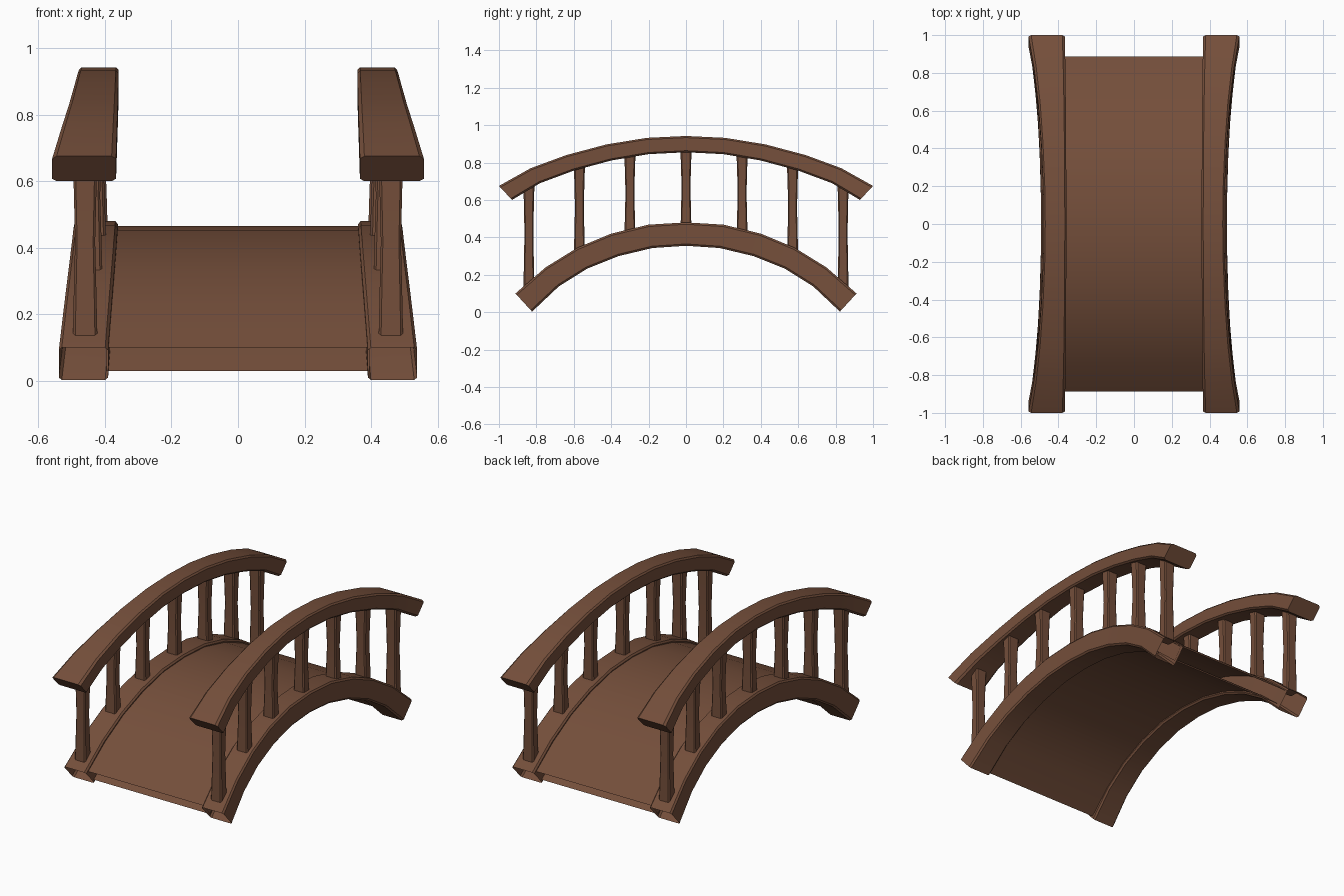
import bpy, bmesh, math

if "Cube" in bpy.data.objects:
    bpy.data.objects.remove(bpy.data.objects["Cube"])

wood = bpy.data.materials.new("brown wood")
wood.diffuse_color = (0.175, 0.077, 0.043, 1)
wood.use_nodes = True
wood.node_tree.nodes["Principled BSDF"].inputs["Base Color"].default_value = wood.diffuse_color


def mirrored(half):
    """Extend a half profile (centre to +y end) to both ends."""
    return [(-y, z) for y, z in reversed(half[1:])] + half


def finish(bm, name):
    bmesh.ops.recalc_face_normals(bm, faces=bm.faces)
    me = bpy.data.meshes.new(name)
    bm.to_mesh(me)
    bm.free()
    me.materials.append(wood)
    ob = bpy.data.objects.new(name, me)
    bpy.context.collection.objects.link(ob)
    bpy.context.view_layer.objects.active = ob
    bpy.ops.object.select_all(action='DESELECT')
    ob.select_set(True)
    bpy.ops.object.shade_smooth_by_angle(angle=math.radians(30))


def skin(bm, rings, cap):
    rows = [[bm.verts.new(p) for p in r] for r in rings]
    n = len(rows[0])
    for a, b in zip(rows, rows[1:]):
        for i in range(n):
            bm.faces.new((a[i], a[(i + 1) % n], b[(i + 1) % n], b[i]))
    if cap:
        bm.faces.new(rows[0])
        bm.faces.new(rows[-1])


def octagon(b, c):
    """Unit square with small cut corners."""
    return [(b, 0), (1 - b, 0), (1, c), (1, 1 - c),
            (1 - b, 1), (b, 1), (0, 1 - c), (0, c)]


def arch(name, top, bottom, inner, outer, side, section, cap):
    """Sweep a section between two arcs; inner/outer give (middle, end) x."""
    rings = []
    for i, ((yt, zt), (yb, zb)) in enumerate(zip(mirrored(top), mirrored(bottom))):
        t = ((i - 5) / 5) ** 2
        x0 = inner[0] + (inner[1] - inner[0]) * t
        x1 = outer[0] + (outer[1] - outer[0]) * t
        rings.append([(side * (x0 + (x1 - x0) * u), yb + (yt - yb) * v,
                       zb + (zt - zb) * v) for u, v in section])
    bm = bmesh.new()
    skin(bm, rings, cap)
    finish(bm, name)


beam_top = [(0, .48), (.2, .468), (.4, .42), (.58, .345), (.75, .24), (.912, .1)]
beam_bot = [(0, .355), (.18, .343), (.36, .3), (.53, .232), (.68, .138), (.823, .003)]
rail_top = [(0, .942), (.21, .932), (.425, .897), (.64, .84), (.83, .77), (1, .675)]
rail_bot = [(0, .855), (.2, .845), (.4, .811), (.6, .757), (.78, .69), (.93, .6)]
deck_top = [(0, .465), (.197, .453), (.394, .404), (.572, .331), (.74, .226), (.888, .1)]
deck_bot = [(0, .372), (.183, .36), (.366, .317), (.538, .247), (.69, .152), (.835, .03)]

# curved walkway, open at both ends
arch("deck", deck_top, deck_bot, (-.395, -.395), (.395, .395), 1,
     [(0, 0), (1, 0), (1, 1), (0, 1)], False)

for side, word in ((1, "right"), (-1, "left")):
    # hollow side beam and solid handrail
    arch(word + "_beam", beam_top, beam_bot, (.36, .39), (.492, .538), side,
         octagon(.06, .08), False)
    arch(word + "_handrail", rail_top, rail_bot, (.358, .366), (.478, .558), side,
         octagon(.07, .1), True)
    # waisted posts between beam and rail
    bm = bmesh.new()
    posts = ((0, .428, .455, .87), (.3, .433, .42, .85), (.57, .444, .325, .79), (.84, .459, .135, .7))
    for y, x, z0, z1 in posts:
        for end in ((1,) if y == 0 else (1, -1)):
            rings = []
            for f, k in ((0, 1.05), (.2, .98), (.5, .86), (.8, .98), (1, 1.1)):
                rings.append([(side * (x + (u - .5) * .07 * k),
                               end * y + (v - .5) * .055 * k,
                               z0 + (z1 - z0) * f) for u, v in octagon(.1, .12)])
            skin(bm, rings, True)
    finish(bm, word + "_posts")
